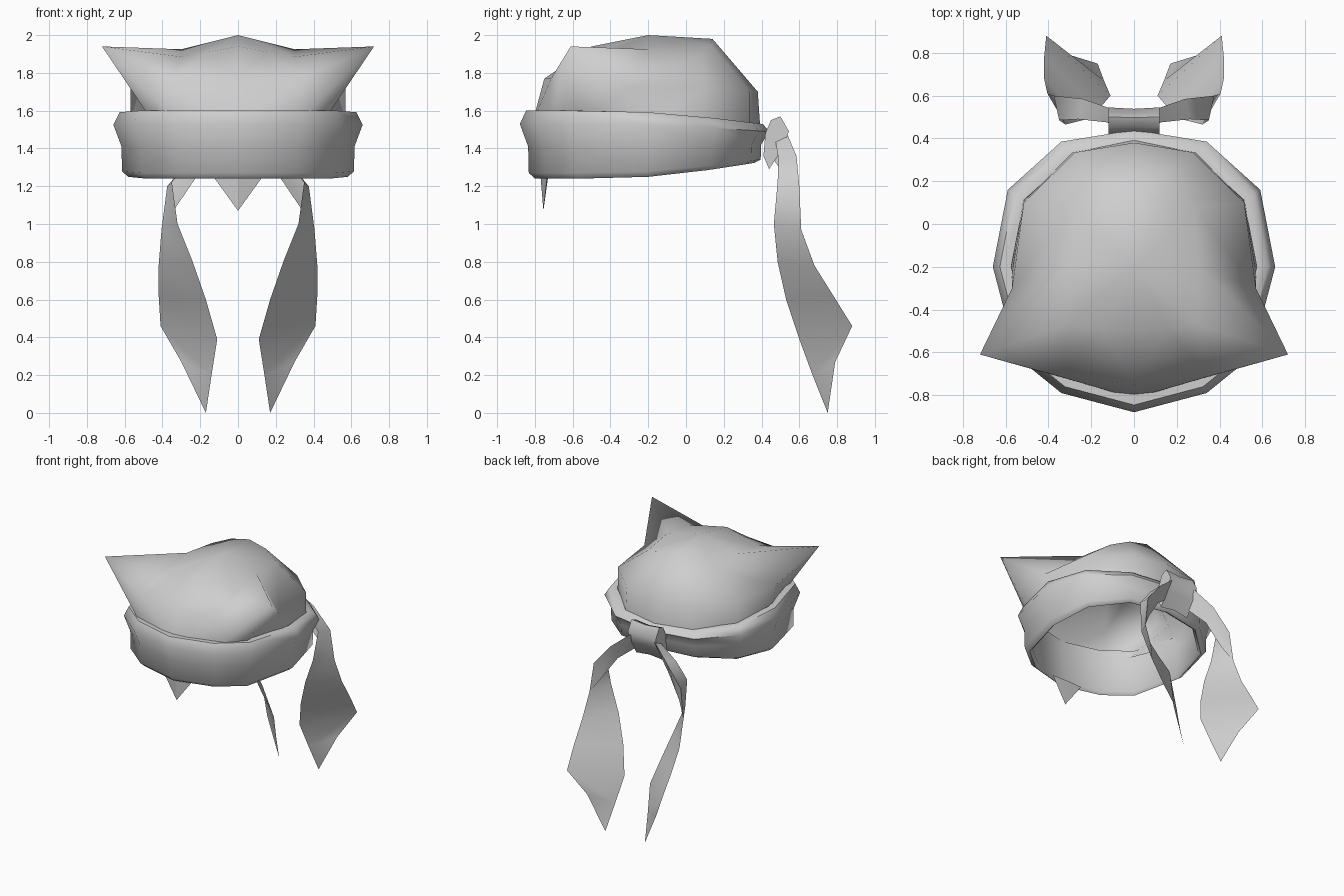
import bpy, bmesh, math

cube = bpy.data.objects.get("Cube")
if cube:
    bpy.data.objects.remove(cube)

cloth = bpy.data.materials.new("grey_cloth")
cloth.use_nodes = True
GREY = (0.62, 0.62, 0.62, 1)
cloth.diffuse_color = GREY
cloth.node_tree.nodes["Principled BSDF"].inputs["Base Color"].default_value = GREY


def loft(name, rows, closed=True, loop=False, caps=False, apex=None, angle=180):
    """Skin a list of point rows with triangles; optionally wrap, cap or close to an apex."""
    bm = bmesh.new()
    grid = [[bm.verts.new(p) for p in row] for row in rows]
    pairs = list(zip(grid, grid[1:]))
    if loop:
        pairs.append((grid[-1], grid[0]))
    n = len(grid[0])
    spans = [(i, (i + 1) % n) for i in range(n if closed else n - 1)]
    for a, b in pairs:
        for i, j in spans:
            bm.faces.new((a[i], a[j], b[j]))
            bm.faces.new((a[i], b[j], b[i]))
    if caps:
        bm.faces.new(grid[0])
        bm.faces.new(grid[-1])
    if apex:
        top = bm.verts.new(apex)
        for i, j in spans:
            bm.faces.new((grid[-1][i], grid[-1][j], top))
    bmesh.ops.recalc_face_normals(bm, faces=bm.faces)
    mesh = bpy.data.meshes.new(name)
    bm.to_mesh(mesh)
    bm.free()
    mesh.materials.append(cloth)
    ob = bpy.data.objects.new(name, mesh)
    bpy.context.collection.objects.link(ob)
    bpy.ops.object.select_all(action='DESELECT')
    ob.select_set(True)
    bpy.context.view_layer.objects.active = ob
    bpy.ops.object.shade_smooth_by_angle(angle=math.radians(angle))
    return ob


def mirror_ring(half):
    """Complete a half ring running from front centre to back centre."""
    return half + [(-p[0], *p[1:]) for p in half[-2:0:-1]]


# Headband: padded section swept round the head, thinner towards the back
CENTRE_Y = -0.2
outline = mirror_ring([(0, -.88), (.34, -.79), (.55, -.62), (.66, -.2),
                       (.59, .16), (.34, .385), (0, .44)])
section = [(.87, 1.6), (.95, 1.6), (1, 1.53), (.935, 1.41),
           (.93, 1.27), (.88, 1.24), (.85, 1.26)]


def band_point(x, y, scale, z):
    t = max(0, (y + .4) / .84)
    squeeze = 1 - .43 * t ** 1.5
    return (x * scale, CENTRE_Y + (y - CENTRE_Y) * scale, 1.435 + (z - 1.435) * squeeze)


loft("headband", [[band_point(x, y, s, z) for x, y in outline] for s, z in section],
     loop=True, angle=60)

# Cap: half dome, mirrored, whose front corner is pulled out into a pointed ear
base = [(0, -.815, 1.53), (.31, -.725, 1.53), (.45, -.58, 1.54), (.57, -.22, 1.52),
        (.52, .1, 1.5), (.29, .335, 1.48), (0, .395, 1.48)]
middle = [(0, -.75, 1.77), (.34, -.715, 1.77), (.72, -.61, 1.94), (.57, -.3, 1.72),
          (.515, .1, 1.72), (.275, .335, 1.70), (0, .38, 1.70)]
crown = [(0, -.5, 1.94), (.16, -.49, 1.91), (.3, -.47, 1.885), (.3, -.2, 1.925),
         (.28, .08, 1.90), (.15, .13, 1.95), (0, .14, 1.98)]
cap = loft("cap", [base, middle, crown], closed=False, apex=(0, -.2, 2.0))
cap.modifiers.new("mirror", 'MIRROR')

# Knot: short pinched roll at the back
roll = [(.42, 1.48), (.45, 1.55), (.50, 1.57), (.545, 1.49), (.51, 1.40),
        (.44, 1.29), (.41, 1.36)]
loft("knot", [[(x, .48 + (y - .48) * s, 1.44 + (z - 1.44) * s) for y, z in roll]
              for x, s in ((-.12, 1), (0, .9), (.12, 1))], caps=True, angle=80)

# Ribbon tails: twisted strips hanging from the knot, ending in a point
outer = [(.08, .53, 1.49), (.24, .585, 1.36), (.375, .60, 1.20), (.405, .61, .97),
         (.42, .68, .78), (.42, .78, .62), (.41, .88, .46), (.30, .79, .27)]
inner = [(.08, .47, 1.46), (.26, .49, 1.34), (.35, .485, 1.22), (.32, .465, 1.0),
         (.24, .485, .8), (.17, .53, .6), (.11, .60, .39), (.14, .67, .2)]
# Fold: under side of each ribbon where it turns down behind the band
tuck = [(.08, .45, 1.36), (.22, .527, 1.25), (.335, .56, 1.08)]
for side, sx in (("left", 1), ("right", -1)):
    def strip(edge_a, edge_b):
        return [[(sx * x, y, z) for x, y, z in pair] for pair in zip(edge_a, edge_b)]

    loft(side + "_ribbon_tail", strip(outer, inner), closed=False, apex=(sx * .17, .75, 0))
    x, y, z = outer[3]
    loft(side + "_ribbon_fold", strip(outer, tuck), closed=False, apex=(sx * x, y, z))

# Small pointed flap hanging below the front of the band
loft("front_flap", [[(-.13, -.735, 1.25), (0, -.77, 1.25), (.13, -.735, 1.25), (0, -.73, 1.25)]],
     apex=(0, -.755, 1.07), angle=30)
